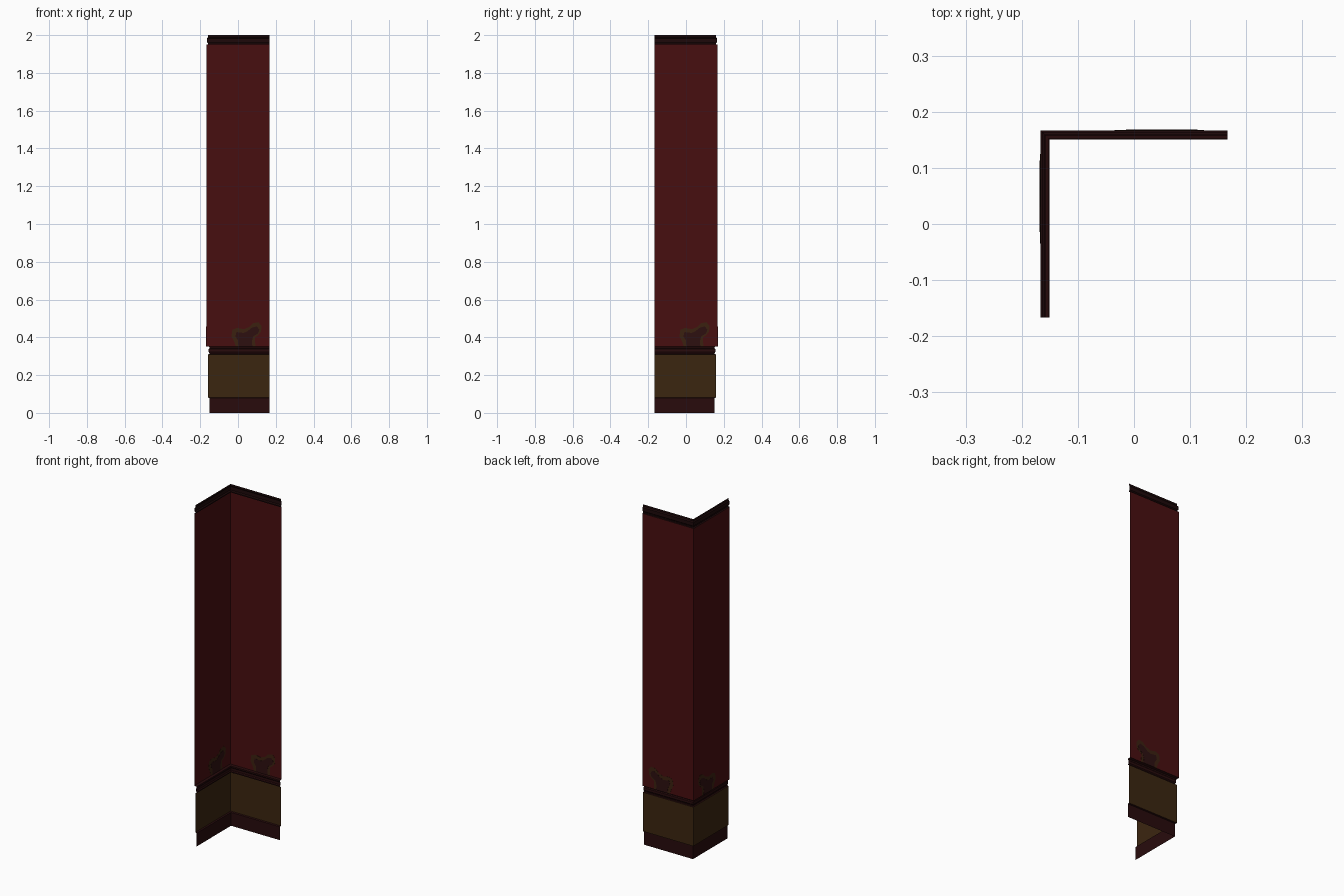
import bpy

if "Cube" in bpy.data.objects:
    bpy.data.objects.remove(bpy.data.objects["Cube"])

H = 0.167  # half width of the corner


def material(name, rgb):
    m = bpy.data.materials.new(name)
    m.diffuse_color = (*rgb, 1)
    m.use_nodes = True
    m.node_tree.nodes["Principled BSDF"].inputs["Base Color"].default_value = m.diffuse_color
    return m


RED = material("deep red wall", (0.064, 0.0045, 0.005))
OLIVE = material("brown dado", (0.044, 0.019, 0.005))
SKIRT = material("dark maroon skirting", (0.021, 0.0033, 0.0036))
DARK = material("near black trim", (0.0125, 0.0027, 0.003))
CORE = material("bare patch", (0.026, 0.005, 0.005))
RIM = material("patch rim", (0.044, 0.015, 0.005))


def add_object(name, verts, faces, mat):
    me = bpy.data.meshes.new(name)
    me.from_pydata(verts, [], faces)
    me.materials.append(mat)
    me.update()
    ob = bpy.data.objects.new(name, me)
    bpy.context.collection.objects.link(ob)
    return ob


def sweep(name, profile, mat):
    """Sweep (inward offset, height) points along the L of the corner."""
    verts, faces = [], []
    for d, z in profile:
        verts += [(-H + d, -H, z), (-H + d, H - d, z), (H, H - d, z)]
    for i in range(len(profile) - 1):
        for j in range(2):
            a = i * 3 + j
            faces.append((a, a + 1, a + 4, a + 3))
    return add_object(name, verts, faces, mat)


def plate(name, outline, half, side, mat):
    """Thin plate straddling the wall sheet, so it shows on both sides."""
    n = len(outline)
    verts = []
    for off in (-half, half):
        for u, z in outline:
            verts.append((u, H + off, z) if side == "back" else (-H + off, u, z))
    faces = [tuple(range(n)), tuple(reversed(range(n, 2 * n)))]
    faces += [(i, i + n, (i + 1) % n + n, (i + 1) % n) for i in range(n)]
    if side == "back":
        faces = [tuple(reversed(f)) for f in faces]
    # consistent outward winding
    faces = [tuple(reversed(f)) for f in faces]
    return add_object(name, verts, faces, mat)


# wall bands from floor to ceiling
sweep("skirting", [(0.016, 0), (0.016, 0.078), (0.008, 0.081)], SKIRT)
sweep("dado_panel", [(0.008, 0.081), (0.008, 0.31)], OLIVE)
sweep("chair_rail", [(0.008, 0.31), (0.015, 0.312), (0.015, 0.318), (0.011, 0.323),
                     (0.011, 0.337), (0.015, 0.342), (0.015, 0.35), (0, 0.352)], SKIRT)
sweep("upper_wall", [(0, 0.352), (0, 1.95)], RED)
sweep("cornice", [(0, 1.95), (0.009, 1.951), (0.009, 1.957), (0.003, 1.962),
                  (0.003, 1.983), (0.008, 1.989), (0.008, 2.0)], DARK)

# worn paint patches above the rail
rim = [(-0.012, .352), (-0.022, .38), (-0.035, .405), (-0.03, .44), (-0.005, .45),
       (0.03, .443), (0.06, .455), (0.08, .475), (0.108, .48), (0.125, .46),
       (0.122, .43), (0.105, .41), (0.09, .40), (0.092, .352)]
core = [(0.002, .352), (0.0, .385), (-0.014, .405), (-0.008, .428), (.03, .423),
        (.05, .432), (.075, .452), (.10, .458), (.113, .44), (.105, .42),
        (.08, .405), (.074, .38), (.076, .352)]
for side in ("back", "left"):
    plate(side + "_patch_rim", rim, 0.0007, side, RIM)
    plate(side + "_patch_core", core, 0.0014, side, CORE)
